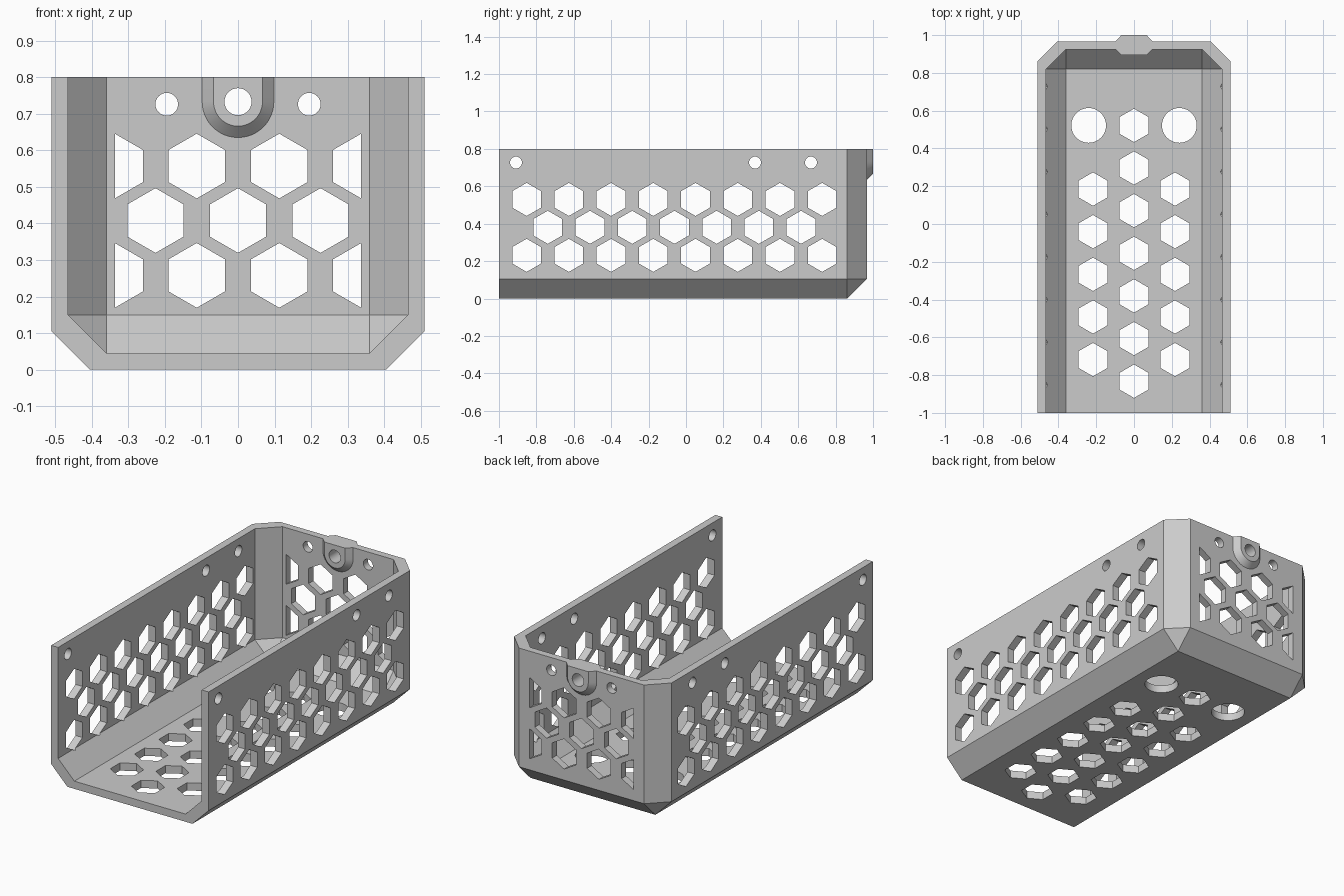
import bpy, bmesh, math
from mathutils import Vector

if "Cube" in bpy.data.objects:
    bpy.data.objects.remove(bpy.data.objects["Cube"])

grey = bpy.data.materials.new("light grey")
grey.diffuse_color = (0.60, 0.60, 0.60, 1)
grey.use_nodes = True
grey.node_tree.nodes["Principled BSDF"].inputs["Base Color"].default_value = grey.diffuse_color

HEX_R = 0.0885      # corner radius of the honeycomb holes
PITCH = 0.2257      # honeycomb spacing


def make_object(name, bm):
    bmesh.ops.recalc_face_normals(bm, faces=bm.faces)
    mesh = bpy.data.meshes.new(name)
    bm.to_mesh(mesh)
    bm.free()
    mesh.materials.append(grey)
    ob = bpy.data.objects.new(name, mesh)
    bpy.context.collection.objects.link(ob)
    return ob


def hull(name, points):
    bm = bmesh.new()
    for p in points:
        bm.verts.new(p)
    bmesh.ops.convex_hull(bm, input=bm.verts)
    bmesh.ops.dissolve_limit(bm, angle_limit=0.01, verts=bm.verts, edges=bm.edges)
    return make_object(name, bm)


def boolean(target, tool, operation):
    mod = target.modifiers.new(tool.name, 'BOOLEAN')
    mod.operation, mod.object, mod.solver = operation, tool, 'EXACT'
    bpy.context.view_layer.objects.active = target
    bpy.ops.object.modifier_apply(modifier=mod.name)
    bpy.data.objects.remove(tool)


def tray_block(half_w, front, back, bottom, top, c):
    """Corner points of a block with bevelled bottom and back edges."""
    pts = []
    for s in (-1, 1):
        for y in (front, back - c):
            pts += [(s * half_w, y, top), (s * half_w, y, bottom + c),
                    (s * (half_w - c), y, bottom)]
        pts += [(s * (half_w - c), back, z) for z in (top, bottom + c)]
    return pts


def prism(bm, axis, u, v, lo, hi, r, sides=6, ks=None):
    """Hole cutter along an axis; u, v is its centre in the other two axes."""
    def place(a, b, t):
        return {'x': (t, a, b), 'y': (a, t, b), 'z': (a, b, t)}[axis]
    rings = []
    for t in (lo, hi):
        ring = []
        for k in (ks or range(sides)):
            ang = math.pi / 2 + 2 * math.pi * k / sides
            ring.append(bm.verts.new(place(u + r * math.cos(ang), v + r * math.sin(ang), t)))
        rings.append(ring)
    n = len(rings[0])
    bm.faces.new(rings[0])
    bm.faces.new(rings[1][::-1])
    for i in range(n):
        j = (i + 1) % n
        bm.faces.new((rings[0][i], rings[0][j], rings[1][j], rings[1][i]))


# Open tray: bevelled block minus bevelled cavity
tray = hull("tray", tray_block(0.51, -1.0, 0.967, 0.0, 0.8, 0.105))
cavity = hull("cavity", tray_block(0.465, -1.2, 0.925, 0.045, 1.0, 0.105))
boolean(tray, cavity, 'DIFFERENCE')

# U-shaped boss on both faces of the back wall, with sloping sides
boss_pts = []
for y, r in ((0.895, 0.067), (0.925, 0.098), (0.967, 0.098), (1.0, 0.067)):
    boss_pts += [(-r, y, 0.8), (r, y, 0.8)]
    for i in range(25):
        a = math.pi + math.pi * i / 24
        boss_pts.append((r * math.cos(a), y, 0.733 + r * math.sin(a)))
boolean(tray, hull("boss", boss_pts), 'UNION')

bm = bmesh.new()

# Side wall holes, through both walls
for z, first, count in ((0.53, -0.852, 8), (0.381, -0.739, 7), (0.231, -0.852, 8)):
    for i in range(count):
        prism(bm, 'x', first + i * PITCH, z, -0.7, 0.7, HEX_R)
for y in (-0.909, 0.369, 0.668):
    prism(bm, 'x', y, 0.727, -0.7, 0.7, 0.032, 32)

# Back wall holes, with half hexagons at the ends of two rows
for i in (-1, 0, 1):
    prism(bm, 'y', i * PITCH, 0.408, 0.85, 1.1, HEX_R)
for z in (0.557, 0.258):
    for s in (-1, 1):
        prism(bm, 'y', s * PITCH / 2, z, 0.85, 1.1, HEX_R)
        prism(bm, 'y', s * 0.337, z, 0.85, 1.1, HEX_R,
              ks=range(0, 4) if s > 0 else range(3, 7))
for x, z, r in ((-0.195, 0.726, 0.031), (0.195, 0.726, 0.031), (0, 0.733, 0.037)):
    prism(bm, 'y', x, z, 0.85, 1.1, r, 32)

# Floor holes
for x, first, count in ((0, 0.522, 7), (-0.217, 0.185, 5), (0.217, 0.185, 5)):
    for i in range(count):
        prism(bm, 'z', x, first - i * PITCH, -0.1, 0.1, HEX_R)
for s in (-1, 1):
    prism(bm, 'z', s * 0.24, 0.522, -0.1, 0.1, 0.092, 48)

boolean(tray, make_object("holes", bm), 'DIFFERENCE')

# Smooth round holes, crisp edges elsewhere
bpy.ops.object.select_all(action='DESELECT')
tray.select_set(True)
bpy.context.view_layer.objects.active = tray
bpy.ops.object.shade_smooth_by_angle(angle=math.radians(25))
